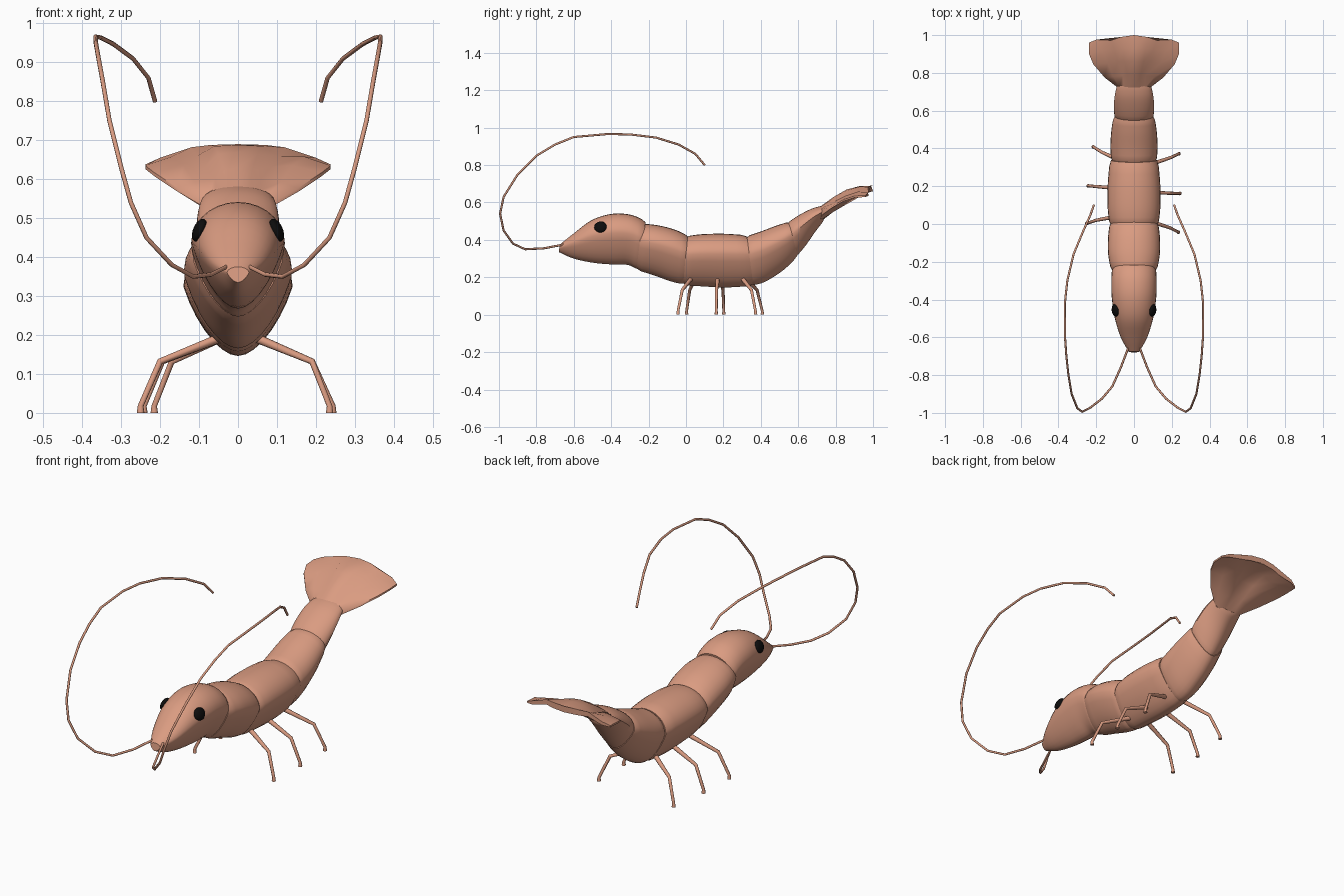
import bpy, bmesh, math
from mathutils import Vector

if "Cube" in bpy.data.objects:
    bpy.data.objects.remove(bpy.data.objects["Cube"])


def material(name, rgb):
    m = bpy.data.materials.new(name)
    m.diffuse_color = (*rgb, 1)
    m.use_nodes = True
    m.node_tree.nodes["Principled BSDF"].inputs["Base Color"].default_value = m.diffuse_color
    return m


SHELL = material("salmon shell", (0.70, 0.33, 0.22))
BLACK = material("eye black", (0.004, 0.004, 0.004))


def smooth(ob, angle):
    bpy.ops.object.select_all(action='DESELECT')
    ob.select_set(True)
    bpy.context.view_layer.objects.active = ob
    bpy.ops.object.shade_smooth_by_angle(angle=math.radians(angle))


def loft(name, rings, angle=40):
    """Skin a list of closed rings and cap both ends."""
    bm = bmesh.new()
    rows = [[bm.verts.new(p) for p in r] for r in rings]
    n = len(rows[0])
    for a, b in zip(rows, rows[1:]):
        for i in range(n):
            j = (i + 1) % n
            bm.faces.new((a[i], a[j], b[j], b[i]))
    bm.faces.new(rows[0])
    bm.faces.new(rows[-1])
    bmesh.ops.recalc_face_normals(bm, faces=bm.faces)
    me = bpy.data.meshes.new(name)
    bm.to_mesh(me)
    bm.free()
    ob = bpy.data.objects.new(name, me)
    bpy.context.collection.objects.link(ob)
    me.materials.append(SHELL)
    smooth(ob, angle)
    return ob


def catmull(pts, steps):
    """Smooth interpolation through tuples of any length."""
    p = [Vector(q) for q in pts]
    p = [2 * p[0] - p[1]] + p + [2 * p[-1] - p[-2]]
    out = []
    for i in range(1, len(p) - 2):
        a, b, c, d = p[i - 1:i + 3]
        for k in range(steps):
            t = k / steps
            out.append(0.5 * (2 * b + (c - a) * t + (2 * a - 5 * b + 4 * c - d) * t * t
                              + (3 * b - a - 3 * c + d) * t ** 3))
    return out + [p[-2]]


def body_ring(st, scale=1.0, n=28):
    """Rounded back and keeled belly, between a top and a bottom point."""
    ty, tz, by, bz, w = st
    ring = []
    for i in range(n):
        a = 2 * math.pi * i / n
        c, s = math.cos(a), math.sin(a)
        if s >= 0:
            x, f = c, 0.62 + 0.38 * s
        else:
            x = math.copysign(0.6 * abs(c) + 0.4 * (1 + s), c) if abs(c) > 1e-6 else 0
            f = 0.62 + 0.62 * s
        f = 0.5 + (f - 0.5) * scale
        ring.append((x * w * scale, by + (ty - by) * f, bz + (tz - bz) * f))
    return ring


# Body segments: top y, top z, bottom y, bottom z, half width
segments = {
    "head": [(-.675, .375, -.68, .335, .028), (-.60, .435, -.60, .300, .07),
             (-.50, .508, -.49, .277, .102), (-.39, .540, -.38, .268, .118),
             (-.29, .533, -.31, .266, .12), (-.215, .500, -.255, .240, .116)],
    "front_segment": [(-.235, .487, -.265, .240, .122), (-.15, .478, -.17, .210, .137),
                      (-.06, .455, -.08, .178, .137), (.015, .420, -.01, .162, .128)],
    "middle_segment": [(-.005, .418, -.015, .160, .128), (.08, .430, .08, .152, .139),
                       (.20, .433, .22, .146, .139), (.325, .425, .36, .155, .128)],
    "rear_segment": [(.32, .418, .345, .155, .12), (.40, .445, .42, .175, .125),
                     (.48, .475, .52, .238, .12), (.55, .497, .597, .312, .108)],
    "tail_segment": [(.54, .490, .59, .310, .102), (.60, .530, .64, .370, .107),
                     (.67, .566, .69, .442, .102), (.735, .585, .735, .500, .09)],
}
for name, st in segments.items():
    path = catmull(st, 4)
    first = 1.0 if name == "head" else 0.94
    rings = [body_ring(s, first if i == 0 else 0.95 if i == len(path) - 1 else 1)
             for i, s in enumerate(path)]
    loft(name, rings)

# Tail fan: half rows of the upper surface, from centre to side edge
fan = [
    [(0, .72, .58), (.03, .72, .577), (.055, .72, .57), (.075, .72, .56), (.09, .725, .54)],
    [(0, .79, .63), (.035, .79, .622), (.06, .785, .602), (.11, .78, .592), (.155, .775, .577)],
    [(0, .86, .67), (.05, .86, .664), (.085, .86, .632), (.14, .85, .635), (.215, .845, .617)],
    [(0, .93, .688), (.06, .93, .685), (.105, .925, .66), (.17, .92, .658), (.238, .90, .635)],
    [(0, 1.0, .690), (.07, .99, .688), (.12, .972, .682), (.20, .976, .655), (.238, .96, .638)],
]
rings = []
for row, thick in zip(fan, (.075, .06, .042, .03, .022)):
    top = [(-x, y, z) for x, y, z in row[:0:-1]] + row
    under = []
    for i, (x, y, z) in enumerate(top):
        u = abs(i - 4) / 4
        under.append((x, y, z - thick * (1 - u * u) - .009))
    rings.append(top + under[::-1])
loft("tail_fan", rings, 50)


def tube(name, pts, radii, res=2):
    cu = bpy.data.curves.new(name, 'CURVE')
    cu.dimensions = '3D'
    cu.bevel_depth = 1.0
    cu.bevel_resolution = res
    cu.use_fill_caps = True
    sp = cu.splines.new('POLY')
    sp.points.add(len(pts) - 1)
    for p, co, r in zip(sp.points, pts, radii):
        p.co = (*co, 1)
        p.radius = r
    cu.materials.append(SHELL)
    ob = bpy.data.objects.new(name, cu)
    bpy.context.collection.objects.link(ob)
    bpy.ops.object.select_all(action='DESELECT')
    ob.select_set(True)
    bpy.context.view_layer.objects.active = ob
    bpy.ops.object.convert(target='MESH')
    smooth(bpy.context.object, 50)


# Antennae
feeler = [(.03, -.655, .375), (.07, -.76, .355), (.115, -.86, .35), (.17, -.925, .38),
          (.235, -.975, .45), (.275, -.994, .54), (.30, -.975, .63), (.33, -.90, .75),
          (.347, -.80, .85), (.358, -.70, .91), (.365, -.60, .95), (.366, -.42, .966),
          (.353, -.30, .964), (.32, -.16, .947), (.27, -.04, .91), (.23, .05, .86),
          (.213, .10, .80)]
for side, s in (("right", 1), ("left", -1)):
    tube(f"antenna_{side}", [(x * s, y, z) for x, y, z in feeler], [.0058] * len(feeler))

# Legs: side, root y, knee x, knee y, foot x, foot y
legs = {
    "front_leg_right": (1, .03, .19, -.02, .235, -.043),
    "middle_leg_right": (1, .17, .19, .163, .243, .162),
    "rear_leg_right": (1, .30, .19, .35, .238, .372),
    "front_leg_left": (-1, .05, .20, .02, .250, .003),
    "middle_leg_left": (-1, .185, .195, .198, .242, .202),
    "rear_leg_left": (-1, .32, .17, .38, .215, .408),
}
for name, (s, ry, kx, ky, fx, fy) in legs.items():
    tube(name, [(s * .04, ry, .195), (s * kx, ky, .132), (s * fx, fy, .018), (s * fx, fy, 0)],
         [.012, .0085, .0075, .010])

# Eyes
for side, s in (("right", 1), ("left", -1)):
    bpy.ops.mesh.primitive_uv_sphere_add(segments=20, ring_count=12, radius=1,
                                         location=(s * .099, -.457, .469),
                                         rotation=(0, -s * .4, -s * .12))
    eye = bpy.context.object
    eye.name = f"eye_{side}"
    eye.scale = (.016, .034, .031)
    eye.data.materials.append(BLACK)
    smooth(eye, 60)
